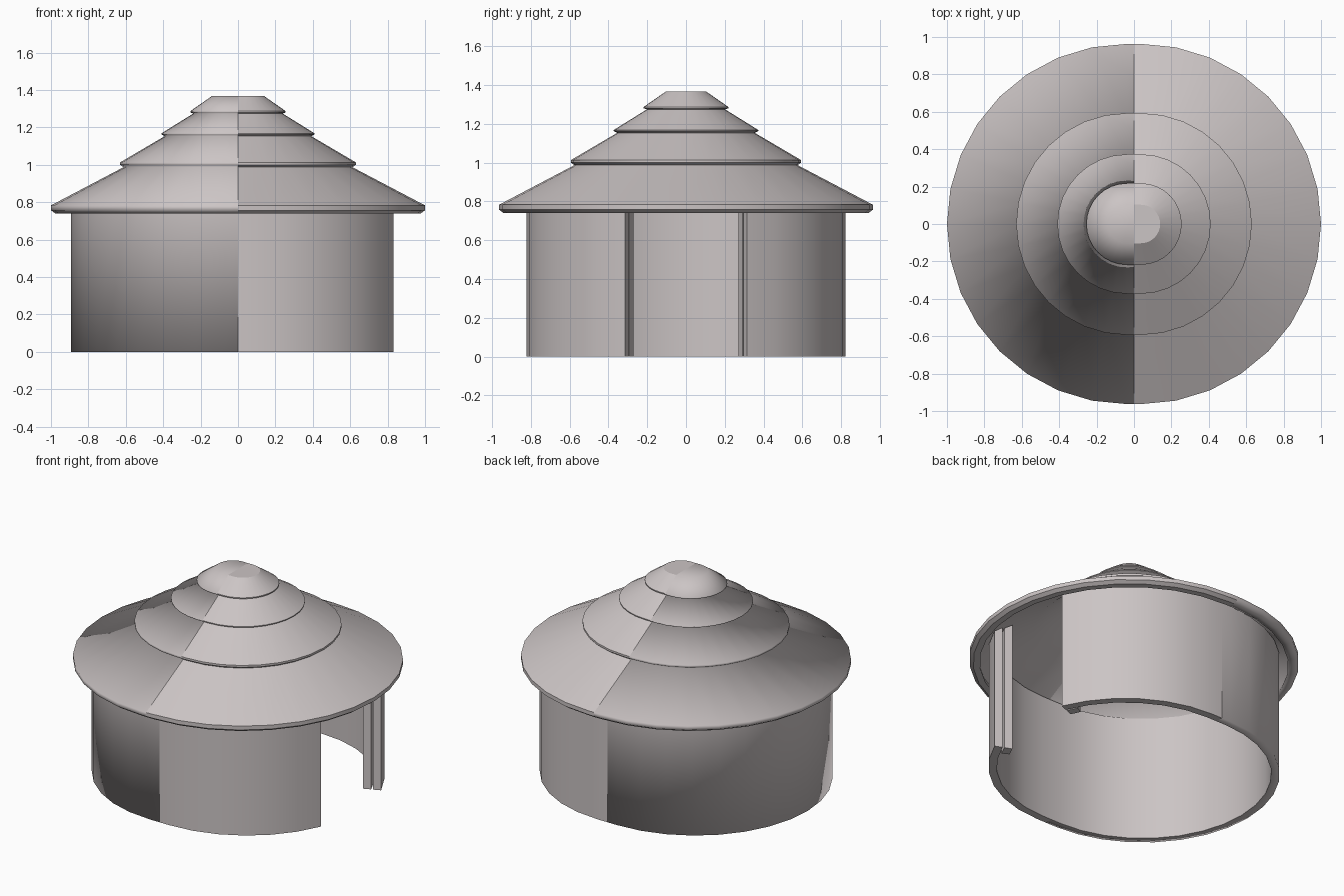
import bpy, bmesh, math

if "Cube" in bpy.data.objects:
    bpy.data.objects.remove(bpy.data.objects["Cube"])

mat = bpy.data.materials.new("warm grey")
mat.diffuse_color = (0.60, 0.555, 0.555, 1)
mat.use_nodes = True
mat.node_tree.nodes["Principled BSDF"].inputs["Base Color"].default_value = mat.diffuse_color


def arc(r, shift, angles):
    """Points of part of a ring on the +x side; the ends at +-90 degrees run on to x = 0."""
    pts = [(shift + r * math.cos(math.radians(a)), r * math.sin(math.radians(a))) for a in angles]
    if angles[0] == -90:
        pts.insert(0, (0, -r))
    if angles[-1] == 90:
        pts.append((0, r))
    return pts


def steps(start):
    return [start + i * 11.25 for i in range(round((90 - start) / 11.25) + 1)]


def sweep(name, profile, shift, angles, sx=1, sy=1, closed=False, flip=False, smooth=False):
    bm = bmesh.new()
    rings = [[bm.verts.new((x * sx, y * sy, z)) for x, y in arc(r, shift, angles)]
             for r, z in profile]
    count = len(rings)
    for i in range(count if closed else count - 1):
        a, b = rings[i], rings[(i + 1) % count]
        for j in range(len(a) - 1):
            bm.faces.new((a[j], a[j + 1], b[j + 1], b[j]))
    if name.startswith("roof"):          # inner ceiling and flat top
        bm.faces.new(rings[0][::-1])
        bm.faces.new(rings[-1])
    if closed and angles[0] > -90:       # cut ends beside the doorway
        bm.faces.new([ring[0] for ring in rings])
        if angles[-1] < 90:
            bm.faces.new([ring[-1] for ring in rings])
    bmesh.ops.recalc_face_normals(bm, faces=bm.faces)
    if flip:
        bmesh.ops.reverse_faces(bm, faces=bm.faces)
    me = bpy.data.meshes.new(name)
    bm.to_mesh(me)
    bm.free()
    me.materials.append(mat)
    ob = bpy.data.objects.new(name, me)
    bpy.context.collection.objects.link(ob)
    bpy.ops.object.select_all(action='DESELECT')
    ob.select_set(True)
    bpy.context.view_layer.objects.active = ob
    if smooth:
        bpy.ops.object.shade_smooth()
    else:
        bpy.ops.object.shade_smooth_by_angle(angle=math.radians(20))


# hollow tiered roof: underside, eave, then up the steps
roof = [(0.103, 1.30), (0.202, 1.24), (0.355, 1.115), (0.575, 0.955), (0.91, 0.775),
        (0.90, 0.74), (0.94, 0.74), (0.963, 0.757), (0.963, 0.783),
        (0.575, 0.987), (0.593, 1.0), (0.593, 1.013),
        (0.355, 1.153), (0.373, 1.162), (0.373, 1.168),
        (0.202, 1.274), (0.218, 1.28), (0.218, 1.287), (0.103, 1.367)]
sweep("roof_left", roof, 0.037, steps(-90), sx=-1, smooth=True)
sweep("roof_right", roof, 0.037, steps(-90))

# round wall: smooth left half with a separate inner lining
INNER = 0.772
sweep("wall_left", [(0.822, 0.80), (0.822, 0), (INNER, 0)], 0.071, steps(-90), sx=-1, smooth=True)
sweep("wall_left_lining", [(INNER, 0), (INNER, 0.83)], 0.071, steps(-90), sx=-1, flip=True)

# right wall in two pieces, leaving the doorway open on +x, with inner door posts
wall = [(0.822, 0), (0.822, 0.80), (INNER, 0.83), (INNER, 0)]
post = [(0.76, 0), (0.76, 0.83), (0.71, 0.86), (0.71, 0)]
for name, sy in (("front", -1), ("back", 1)):
    sweep("wall_right_" + name, wall, 0.071, steps(22.5), sy=sy, closed=True)
    sweep("door_post_" + name, post, 0.071, [22.5, 28], sy=sy, closed=True)
